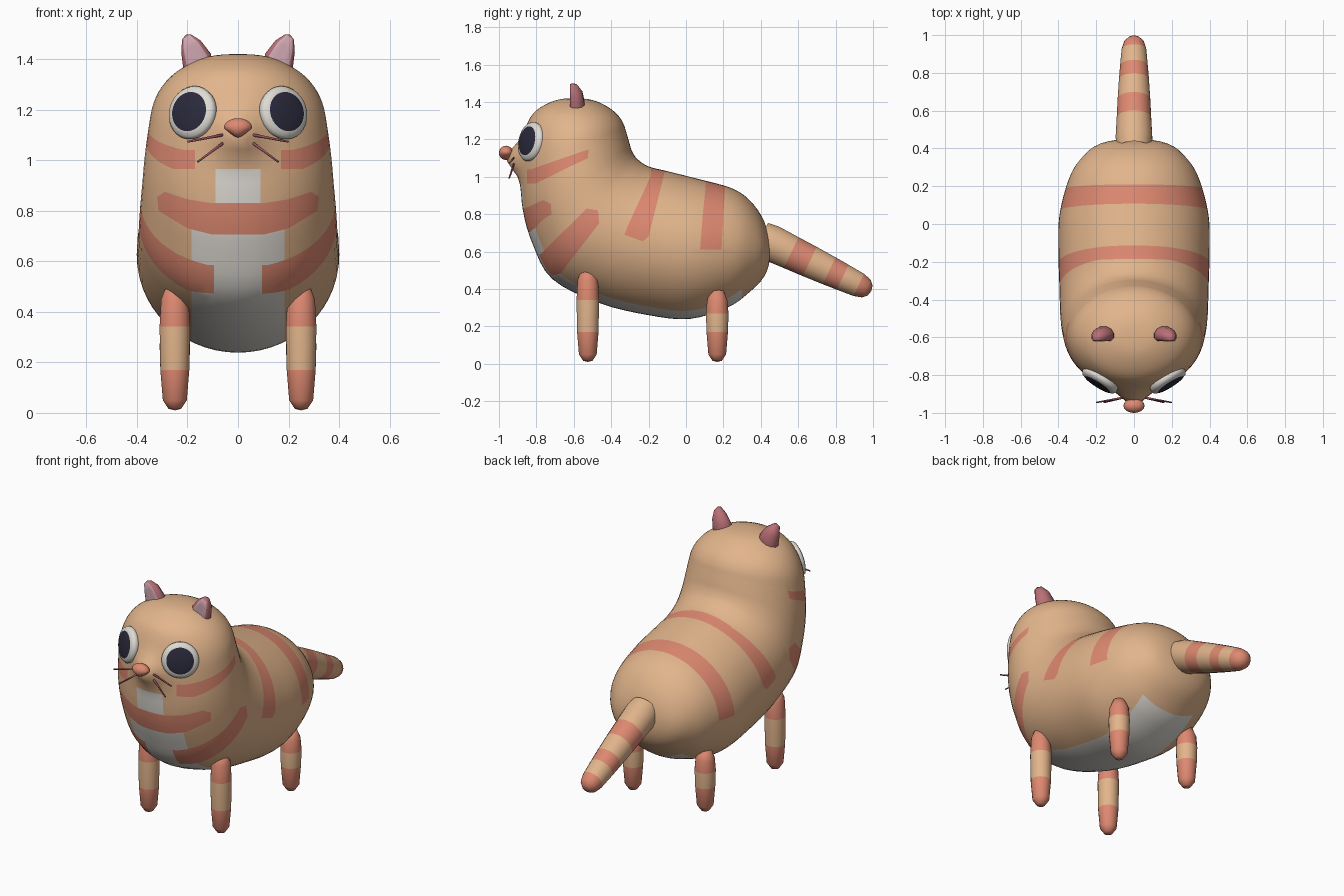
import bpy
import bmesh
from math import sin, cos, pi, exp, radians
from mathutils import Vector

if "Cube" in bpy.data.objects:
    bpy.data.objects.remove(bpy.data.objects["Cube"], do_unlink=True)


def material(name, r, g, b):
    mat = bpy.data.materials.new(name)
    mat.use_nodes = True
    mat.diffuse_color = (r, g, b, 1)
    bsdf = mat.node_tree.nodes["Principled BSDF"]
    bsdf.inputs["Base Color"].default_value = (r, g, b, 1)
    bsdf.inputs["Roughness"].default_value = .8
    return mat


TAN = material("tan fur", .76, .46, .26)
CORAL = material("coral stripe", .73, .25, .165)
WHITE = material("soft white", .74, .71, .66)
DARK = material("dark pupil", .023, .023, .045)
EAR = material("ear rose", .48, .16, .18)
EAR_INNER = material("inner ear pink", .63, .39, .45)
WHISKER = material("whisker plum", .32, .09, .12)


def loft(rings):
    """Skin a list of rings; a ring of one point is a closed tip."""
    bm = bmesh.new()
    loops = [[bm.verts.new(p) for p in ring] for ring in rings]
    for a, b in zip(loops, loops[1:]):
        count = max(len(a), len(b))
        for i in range(count):
            j = (i + 1) % count
            quad = [a[i % len(a)], a[j % len(a)], b[j % len(b)], b[i % len(b)]]
            bm.faces.new(list(dict.fromkeys(quad)))
    bmesh.ops.recalc_face_normals(bm, faces=bm.faces)
    return bm


def finish(bm, name, mats, sharp=None):
    mesh = bpy.data.meshes.new(name)
    for face in bm.faces:
        face.smooth = True
    bm.to_mesh(mesh)
    bm.free()
    for mat in mats:
        mesh.materials.append(mat)
    if sharp:
        mesh.set_sharp_from_angle(angle=radians(sharp))
    obj = bpy.data.objects.new(name, mesh)
    bpy.context.scene.collection.objects.link(obj)
    return obj


def tube(name, start, direction, profile, mats, bands=(), sides=20):
    """Turned shape along a direction; faces inside a band get the second colour."""
    start, d = Vector(start), Vector(direction).normalized()
    u = d.orthogonal().normalized()
    v = d.cross(u)
    rings = []
    for s, r in profile:
        turn = [2 * pi * i / sides for i in range(sides if r else 1)]
        rings.append([start + d * s + (u * cos(t) + v * sin(t)) * r for t in turn])
    bm = loft(rings)
    for face in bm.faces:
        s = (face.calc_center_bounds() - start).dot(d)
        face.material_index = int(any(lo < s < hi for lo, hi in bands))
    return finish(bm, name, mats)


# Body sections from rump to crown: back point (y, z), belly point (y, z), half width
SECTIONS = [
    (.452, .59, .452, .59, 0),
    (.43, .73, .42, .47, .18),
    (.363, .85, .33, .375, .28),
    (.256, .934, .22, .30, .345),
    (.07, .987, .02, .24, .395),
    (-.10, 1.03, -.2, .26, .4),
    (-.2, 1.055, -.464, .325, .395),
    (-.26, 1.095, -.715, .453, .39),
    (-.29, 1.14, -.82, .64, .38),
    (-.305, 1.19, -.872, .82, .37),
    (-.32, 1.24, -.885, 1, .355),
    (-.335, 1.285, -.88, 1.16, .335),
    (-.365, 1.33, -.85, 1.28, .29),
    (-.42, 1.375, -.8, 1.355, .22),
    (-.5, 1.41, -.7, 1.408, .12),
    (-.6, 1.42, -.6, 1.42, 0),
]


def mirrored(s):
    return (s[2], s[3], s[0], s[1], -s[4])


def spline(p, q, r, s, t):
    return [b + t / 2 * (c - a + t * (2 * a - 5 * b + 4 * c - d + t * (3 * (b - c) + d - a)))
            for a, b, c, d in zip(p, q, r, s)]


def body_ring(section, sides=56):
    by, bz, fy, fz, w = section
    if w == 0:
        return [Vector((0, by, bz))]
    ring = []
    for i in range(sides):
        t = 2 * pi * i / sides
        k = (1 + cos(t)) / 2
        p = Vector((w * sin(t), fy + (by - fy) * k, fz + (bz - fz) * k))
        # Muzzle swells forward out of the face
        if p.y < -.7:
            p.y -= .075 * exp(-(p.x / .085) ** 2 - ((p.z - 1.1) / .08) ** 2)
        ring.append(p)
    return ring


padded = [mirrored(SECTIONS[1])] + SECTIONS + [mirrored(SECTIONS[-2])]
steps = 4
rings = []
for four in zip(padded, padded[1:], padded[2:], padded[3:]):
    rings += [body_ring(spline(*four, n / steps) if n else four[1]) for n in range(steps)]
rings.append(body_ring(SECTIONS[-1]))
body = loft(rings)


def cut(bm, faces, co, normal):
    geom = set(faces)
    for f in faces:
        geom.update(f.edges)
        geom.update(f.verts)
    bmesh.ops.bisect_plane(bm, geom=list(geom), dist=.0005, plane_co=co, plane_no=normal)


def near(face, pts, axes, margin=.01):
    for n, axis in enumerate(axes):
        mine = [v.co[axis] for v in face.verts]
        other = [p[n] for p in pts]
        if max(mine) < min(other) - margin or min(mine) > max(other) + margin:
            return False
    return True


def inside(c, poly, axes):
    a, b = c[axes[0]], c[axes[1]]
    hit = False
    for p, q in zip(poly, poly[1:] + poly[:1]):
        if (p[1] > b) != (q[1] > b) and a < p[0] + (q[0] - p[0]) * (b - p[1]) / (q[1] - p[1]):
            hit = not hit
    return hit


def paint(bm, poly, axes, index, keep=lambda c: True, inner=0):
    """Cut a flat outline through the skin and colour the faces inside it."""
    if inner:
        for side in (-inner, inner):
            cut(bm, [f for f in bm.faces if near(f, poly, axes)], (side, 0, 0), (1, 0, 0))

    def wanted(f):
        c = f.calc_center_median()
        return keep(c) and abs(c.x) >= inner

    for p, q in zip(poly, poly[1:] + poly[:1]):
        co, normal = Vector(), Vector()
        co[axes[0]], co[axes[1]] = p
        normal[axes[0]], normal[axes[1]] = p[1] - q[1], q[0] - p[0]
        cut(bm, [f for f in bm.faces if near(f, (p, q), axes) and wanted(f)],
            co, normal.normalized())
    for f in bm.faces:
        if wanted(f) and inside(f.calc_center_median(), poly, axes):
            f.material_index = index


def box(w, lo, hi):
    return [(-w, lo), (w, lo), (w, hi), (-w, hi)]


FRONT, SIDE, TOP = (0, 2), (1, 2), (0, 1)
# White belly and bib
paint(body, box(.185, -1.1, .3), TOP, 2, lambda c: c.z < .77)
paint(body, box(.09, .79, .965), FRONT, 2, lambda c: c.y < -.5)
# Chest band
half = [(.29, .875), (.2, .845), (.1, .83)]
low = [(.32, .855), (.315, .8), (.2, .73), (.1, .705)]
chest = half + [(-x, z) for x, z in half[::-1] + low] + low[::-1]
paint(body, chest, FRONT, 1, lambda c: c.y < -.5)
# Cheek, lower chest, shoulder and rump stripes
paint(body, [(-.95, .965), (-.8, .965), (-.65, 1.04), (-.525, 1.1), (-.52, 1.147),
             (-.7, 1.085), (-.83, 1.04), (-.95, 1.04)], SIDE, 1, inner=.17)
paint(body, [(-.9, .463), (-.74, .463), (-.67, .485), (-.465, .75), (-.47, .82),
             (-.53, .83), (-.78, .585), (-.9, .585)], SIDE, 1, inner=.095)
paint(body, [(-.18, 1.1), (-.1, 1.1), (-.12, 1), (-.2, .68), (-.23, .655),
             (-.33, .69), (-.31, .74), (-.19, 1)], SIDE, 1)
paint(body, [(.12, 1.1), (.22, 1.1), (.2, .8), (.19, .61), (.075, .61), (.09, .8)], SIDE, 1)
finish(body, "body", [TAN, CORAL, WHITE])

# Tail
tail = [(0, .09), (.06, .098), (.18, .092), (.29, .087), (.405, .08), (.485, .074),
        (.58, .066), (.625, .053), (.648, .03), (.655, 0)]
tube("tail", (0, .40, .672), (.9, 0, 0) and (0, .9, -.43), tail, [TAN, CORAL],
     [(.18, .29), (.405, .485), (.58, 1)])


def ear(side):
    # Flat-fronted cup leaning outwards
    rings = []
    for x, y, z, rx, ry in [(.152, -.59, 1.33, .05, .045), (.162, -.59, 1.39, .056, .05),
                            (.186, -.595, 1.45, .04, .043), (.204, -.605, 1.488, .018, .025)]:
        rings.append([Vector((side * (x + rx * cos(t)), y + max(ry * sin(t), -.6 * ry),
                              z - .6 * rx * cos(t)))
                      for t in [2 * pi * (i + .5) / 12 for i in range(12)]])
    rings.append([Vector((side * .206, -.61, 1.497))])
    bm = loft(rings)
    for f in bm.faces:
        f.material_index = int(f.normal.y < -.8)
    return bm


for side, label in ((1, "left"), (-1, "right")):
    # Legs
    for place, y, top in (("front", -.525, .51), ("back", .167, .4)):
        mid = top * .67
        leg = [(.01, 0), (.016, .025), (.05, .048), (.17, .058), (mid, .061),
               (top - .06, .055), (top - .01, .035), (top, 0)]
        tube(f"{place}_leg_{label}", (side * .25, y, 0), (0, 0, 1), leg, [TAN, CORAL],
             [(0, .17), (mid, 1)])
    # Eyes
    dome = [(-.03, 0), (-.03, .085), (-.01, .104), (.008, .107), (.022, .099),
            (.03, .079), (.036, .045), (.039, 0)]
    tube(f"eye_{label}", (side * .178, -.825, 1.187), (side * .52, -.82, .18), dome,
         [WHITE, DARK], [(.03, 1)], sides=32)
    finish(ear(side), f"ear_{label}", [EAR, EAR_INNER], sharp=50)
    # Whiskers
    for level, root, tip in (("upper", (.06, -.92, 1.1), (.2, -.945, 1.073)),
                             ("lower", (.06, -.92, 1.067), (.16, -.945, .993))):
        a, b = [Vector((side * p[0], p[1], p[2])) for p in (root, tip)]
        size = (b - a).length
        tube(f"{level}_whisker_{label}", a, b - a,
             [(0, 0), (0, .006), (size, .004), (size, 0)], [WHISKER], sides=6)

# Nose: a soft ball narrowed to a point below
nose = bmesh.new()
bmesh.ops.create_uvsphere(nose, u_segments=20, v_segments=12, radius=1)
for v in nose.verts:
    x, y, z = v.co
    taper = 1 if z > 0 else 1 + .55 * z
    v.co = (.056 * x * taper, -.962 + .038 * y, 1.128 + .038 * z)
finish(nose, "nose", [CORAL])
